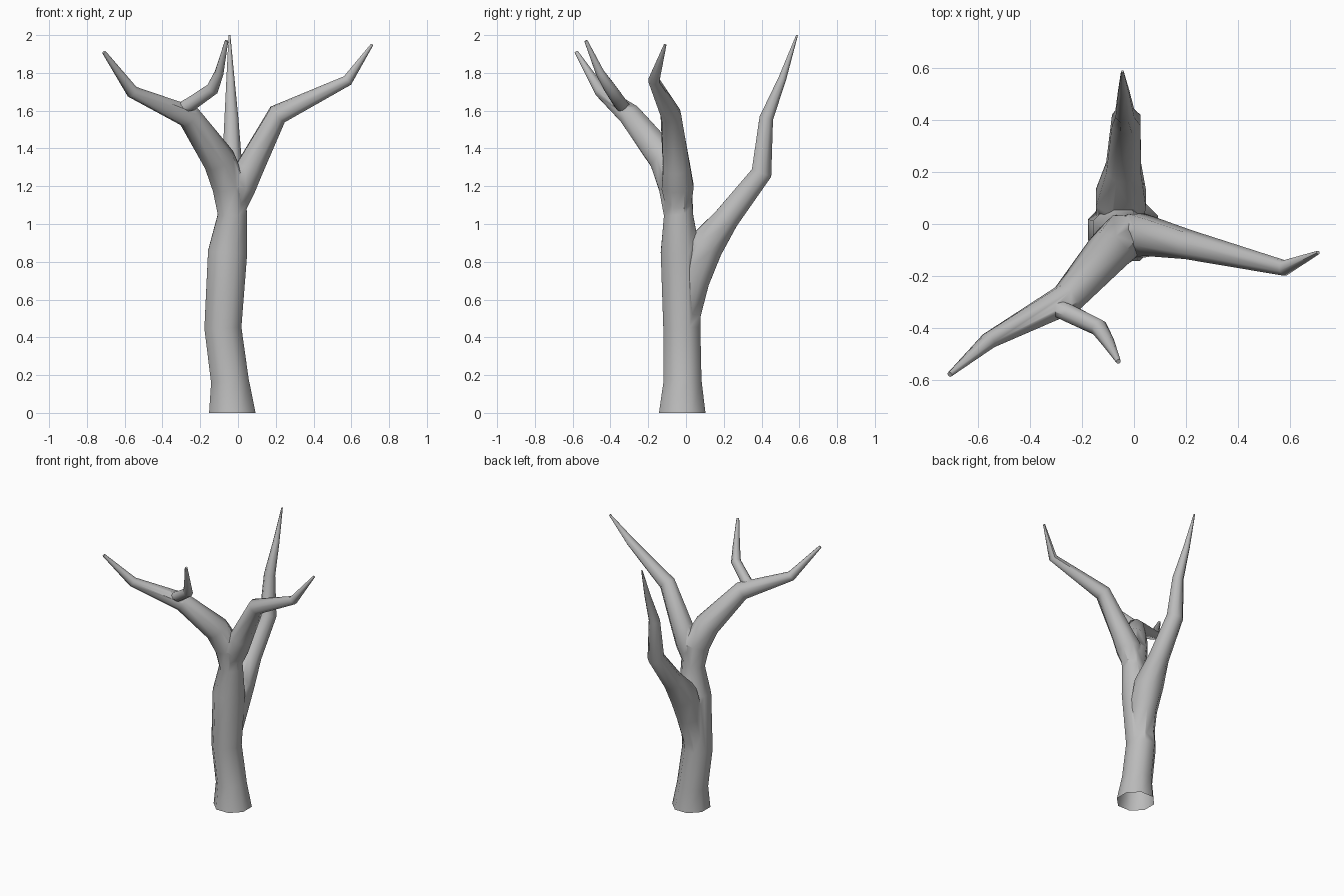
import bpy, bmesh, math
from mathutils import Vector

if "Cube" in bpy.data.objects:
    bpy.data.objects.remove(bpy.data.objects["Cube"], do_unlink=True)

bark = bpy.data.materials.new("grey_bark")
bark.use_nodes = True
grey = (0.5, 0.5, 0.5, 1)
bark.diffuse_color = grey
bark.node_tree.nodes["Principled BSDF"].inputs["Base Color"].default_value = grey


def limb(name, path, sides=8):
    """Tapered closed tube through (x, y, z, radius) points."""
    pts = [Vector(p[:3]) for p in path]
    bm = bmesh.new()
    rings = []
    for i, p in enumerate(pts):
        before = (p - pts[i - 1]).normalized() if i else Vector()
        after = (pts[i + 1] - p).normalized() if i < len(pts) - 1 else Vector()
        tangent = (before + after).normalized()
        if p.z == 0:
            tangent = Vector((0, 0, 1))
        u = Vector((1, 0, 0))
        u = (u - tangent * u.dot(tangent)).normalized()
        v = tangent.cross(u)
        ring = []
        for k in range(sides):
            a = math.tau * (k + 0.5) / sides
            ring.append(bm.verts.new(p + (u * math.cos(a) + v * math.sin(a)) * path[i][3] * 1.04))
        rings.append(ring)
    for low, high in zip(rings, rings[1:]):
        for k in range(sides):
            n = (k + 1) % sides
            bm.faces.new((low[k], low[n], high[n], high[k]))
    bm.faces.new(rings[0][::-1])
    bm.faces.new(rings[-1])
    mesh = bpy.data.meshes.new(name)
    bm.to_mesh(mesh)
    bm.free()
    mesh.materials.append(bark)
    obj = bpy.data.objects.new(name, mesh)
    bpy.context.collection.objects.link(obj)
    return obj


# Trunk running up into the forked right limb
tree = limb("tree_trunk", [
    (-.03, -.02, 0, .128), (-.043, -.018, .17, .104), (-.08, -.022, .45, .102),
    (-.055, -.03, .85, .108), (-.03, -.04, 1.05, .08), (-.045, -.055, 1.2, .093),
    (-.10, -.11, 1.34, .085), (-.26, -.29, 1.57, .062),
    (-.56, -.45, 1.70, .033), (-.71, -.58, 1.91, .01)])

branches = [
    limb("left_branch", [
        (-.02, -.04, 1.1, .07), (.01, -.045, 1.2, .088), (.065, -.05, 1.3, .075),
        (.21, -.08, 1.58, .055), (.58, -.17, 1.76, .03), (.71, -.11, 1.95, .007)]),
    limb("back_branch", [
        (-.075, -.005, .5, .08), (-.055, .035, .7, .092), (-.05, .1, .88, .1),
        (-.04, .215, 1.03, .07), (-.03, .40, 1.27, .057), (-.035, .425, 1.56, .038),
        (-.04, .51, 1.77, .022), (-.045, .588, 2, .005)]),
    limb("right_twig", [
        (-.33, -.31, 1.6, .03), (-.25, -.345, 1.635, .036), (-.135, -.40, 1.715, .033),
        (-.10, -.455, 1.8, .024), (-.06, -.53, 1.97, .009)]),
]

# Merge the limbs into one skin
bpy.context.view_layer.objects.active = tree
for branch in branches:
    mod = tree.modifiers.new("join", "BOOLEAN")
    mod.operation = "UNION"
    mod.solver = "EXACT"
    mod.object = branch
    bpy.ops.object.modifier_apply(modifier=mod.name)
    bpy.data.objects.remove(branch, do_unlink=True)

# Leave the foot of the trunk open
bm = bmesh.new()
bm.from_mesh(tree.data)
foot = [f for f in bm.faces if f.calc_center_median().z < 0.001]
bmesh.ops.delete(bm, geom=foot, context="FACES")
bm.to_mesh(tree.data)
bm.free()

bpy.ops.object.select_all(action="DESELECT")
tree.select_set(True)
bpy.ops.object.shade_smooth_by_angle(angle=math.radians(46))
